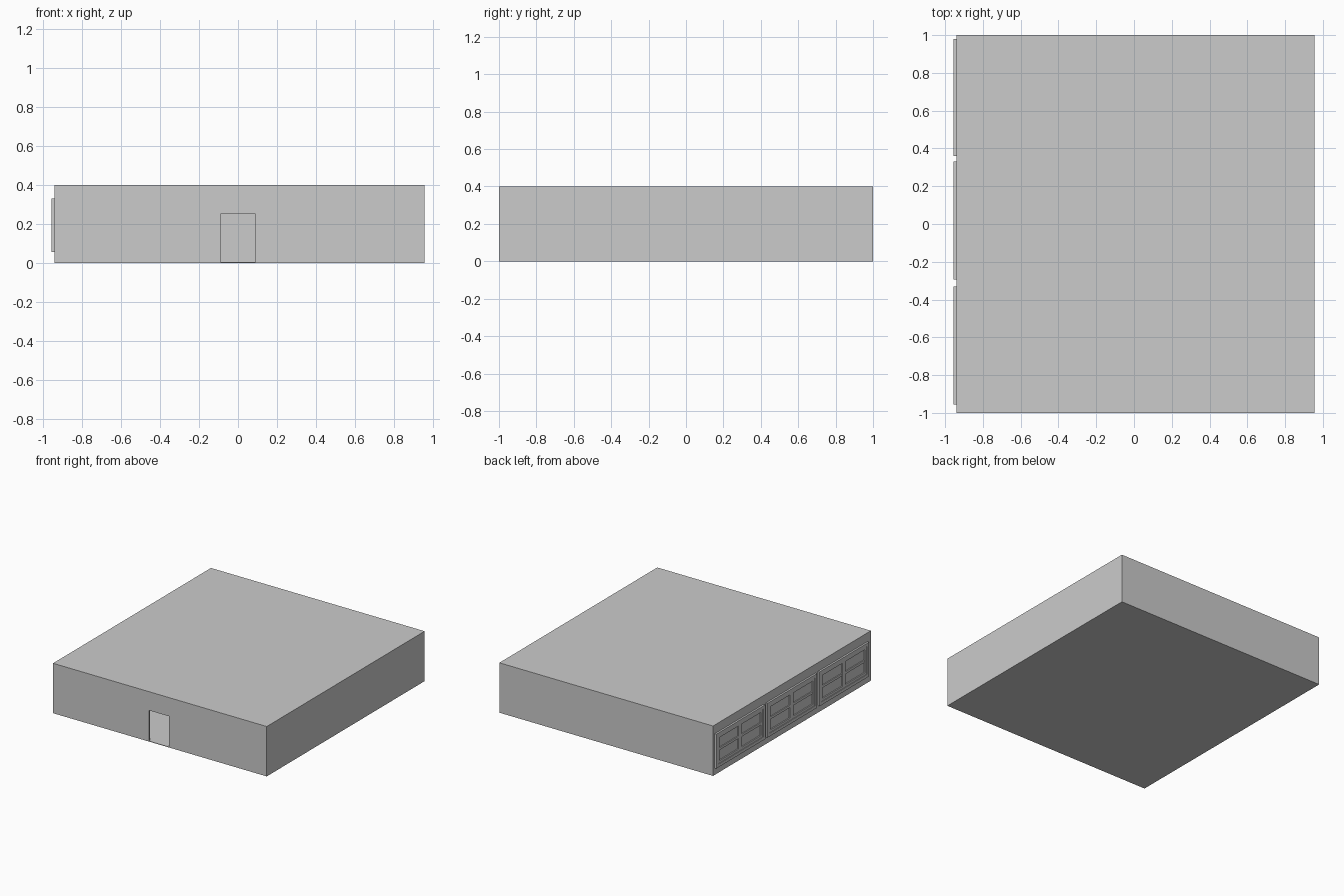
import bpy

if "Cube" in bpy.data.objects:
    bpy.data.objects.remove(bpy.data.objects["Cube"])

X0, X1 = -0.94, 0.955      # outer wall faces
T = 0.012                  # wall thickness
H, CEIL = 0.40, 0.36
DOOR_W, DOOR_H = 0.09, 0.25
WINDOWS = [(-0.955, -0.33), (-0.295, 0.33), (0.36, 0.98)]
Z0, Z1 = 0.055, 0.33


def box(name, lo, hi):
    bpy.ops.mesh.primitive_cube_add(size=1, location=[(a + b) / 2 for a, b in zip(lo, hi)])
    ob = bpy.context.object
    ob.name = name
    ob.scale = [b - a for a, b in zip(lo, hi)]
    bpy.ops.object.transform_apply(location=False, rotation=False, scale=True)
    return ob


def cut(target, lo, hi):
    cutter = box("cutter", lo, hi)
    mod = target.modifiers.new("opening", 'BOOLEAN')
    mod.operation = 'DIFFERENCE'
    mod.solver = 'EXACT'
    mod.object = cutter
    bpy.context.view_layer.objects.active = target
    bpy.ops.object.modifier_apply(modifier=mod.name)
    bpy.data.objects.remove(cutter)


# Hollow building shell with doorway and window openings
shell = box("building_shell", (X0, -1, 0), (X1, 1, H))
cut(shell, (X0 + T, -1 + T, 0.004), (X1 - T, 1 - T, CEIL))
cut(shell, (-DOOR_W, -1.1, 0.004), (DOOR_W, -0.9, DOOR_H))
for a, b in WINDOWS:
    cut(shell, (X0 - 0.1, a + 0.01, Z0 + 0.01), (X0 + 0.1, b - 0.01, Z1 - 0.01))


def frame(name, x0, x1, a, b, z0, z1, w):
    """Rectangular ring in the window plane."""
    ob = box(name, (x0, a, z0), (x1, b, z1))
    cut(ob, (x0 - 0.1, a + w, z0 + w), (x1 + 0.1, b - w, z1 - w))


# Windows: outer frame, two sashes, each with a middle bar and glass
XF = -0.955
for i, (a, b) in enumerate(WINDOWS, 1):
    frame(f"window_frame_{i}", XF, X0 + T + 0.003, a, b, Z0, Z1, 0.025)
    lo, hi, mid = a + 0.025, b - 0.025, (a + b) / 2
    zb, zt = Z0 + 0.025, Z1 - 0.025
    zm = (zb + zt) / 2
    for side, (p, q) in (("left", (mid, hi)), ("right", (lo, mid))):
        frame(f"window_sash_{side}_{i}", XF + 0.005, X0 + T, p, q, zb, zt, 0.02)
        box(f"window_bar_{side}_{i}", (XF + 0.007, p + 0.02, zm - 0.01),
            (X0 + T - 0.002, q - 0.02, zm + 0.01))
    box(f"window_glass_{i}", (X0 - 0.001, lo, zb), (X0 + 0.003, hi, zt))
